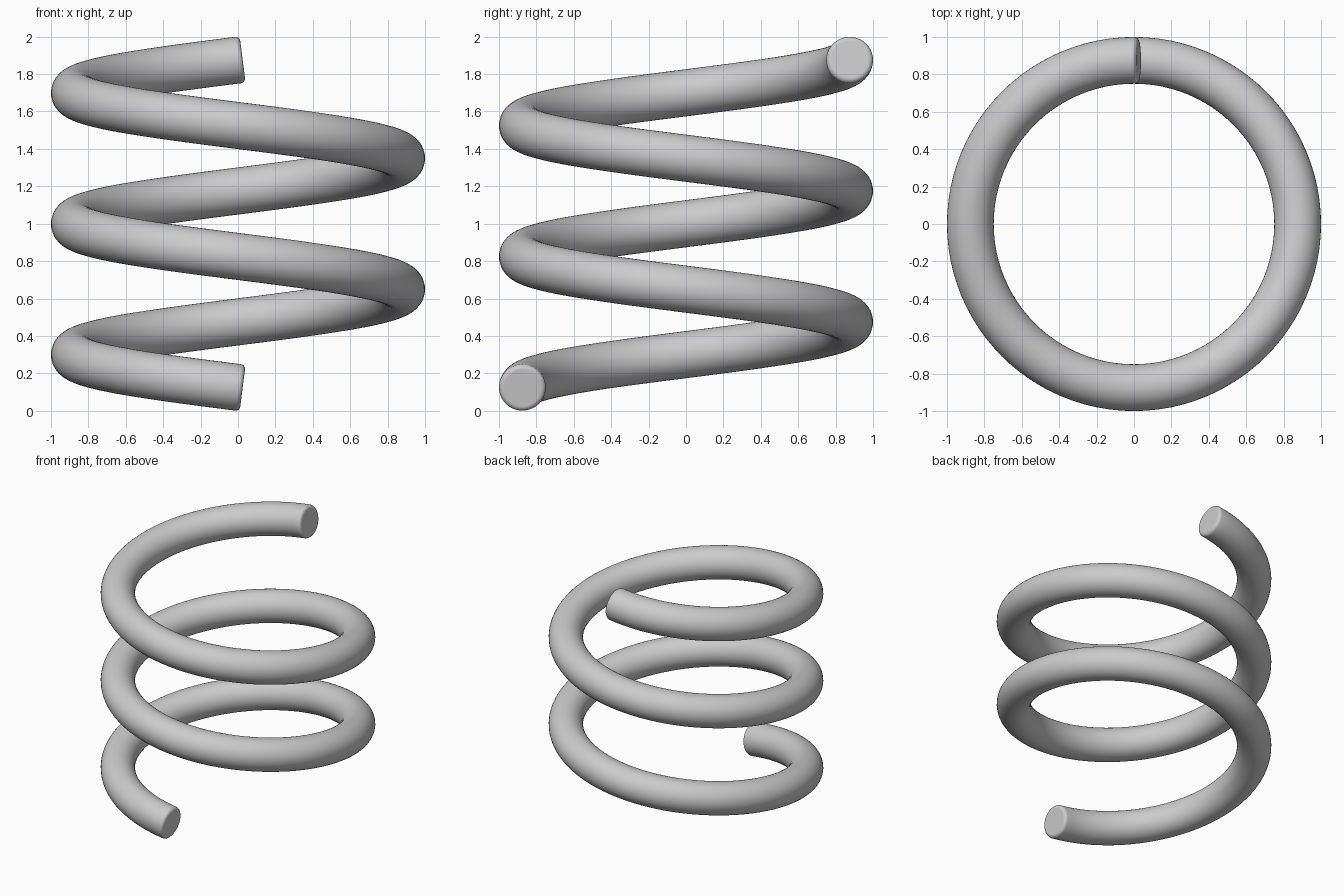
import bpy, bmesh, math
from mathutils import Vector

if "Cube" in bpy.data.objects:
    bpy.data.objects.remove(bpy.data.objects["Cube"])

COIL_R, WIRE_R = 0.875, 0.125
PITCH, TURNS, Z0 = 0.70, 2.5, 0.125
SIDES, STEPS, BEVEL, BEVEL_STEPS = 40, 240, 0.025, 6


def frame(t):
    """Centre, tangent, radial and upward axes of the helix at angle t."""
    radial = Vector((-math.sin(t), -math.cos(t), 0))
    centre = radial * COIL_R + Vector((0, 0, Z0 + PITCH * t / math.tau))
    tangent = Vector((-math.cos(t), math.sin(t), PITCH / math.tau / COIL_R)).normalized()
    return centre, tangent, radial, radial.cross(tangent)


bm = bmesh.new()


def ring(t, offset=0.0, radius=WIRE_R):
    c, tan, u, v = frame(t)
    verts = []
    for i in range(SIDES):
        a = math.tau * i / SIDES
        verts.append(bm.verts.new(c + tan * offset + radius * (u * math.cos(a) + v * math.sin(a))))
    return verts


# Rounded wire end, the coil itself, rounded wire end
end = TURNS * math.tau
round_off = [(BEVEL * math.sin(a), WIRE_R - BEVEL * (1 - math.cos(a)))
             for a in (math.pi / 2 * k / BEVEL_STEPS for k in range(1, BEVEL_STEPS + 1))]
rings = [ring(0, -d, r) for d, r in reversed(round_off)]
rings += [ring(end * i / STEPS) for i in range(STEPS + 1)]
rings += [ring(end, d, r) for d, r in round_off]

for a, b in zip(rings, rings[1:]):
    for i in range(SIDES):
        j = (i + 1) % SIDES
        bm.faces.new((a[i], a[j], b[j], b[i])).smooth = True
# Flat caps
bm.faces.new(rings[0])
bm.faces.new(rings[-1])
bmesh.ops.recalc_face_normals(bm, faces=bm.faces)

mesh = bpy.data.meshes.new("coil_spring")
bm.to_mesh(mesh)
bm.free()
spring = bpy.data.objects.new("coil_spring", mesh)
bpy.context.collection.objects.link(spring)
